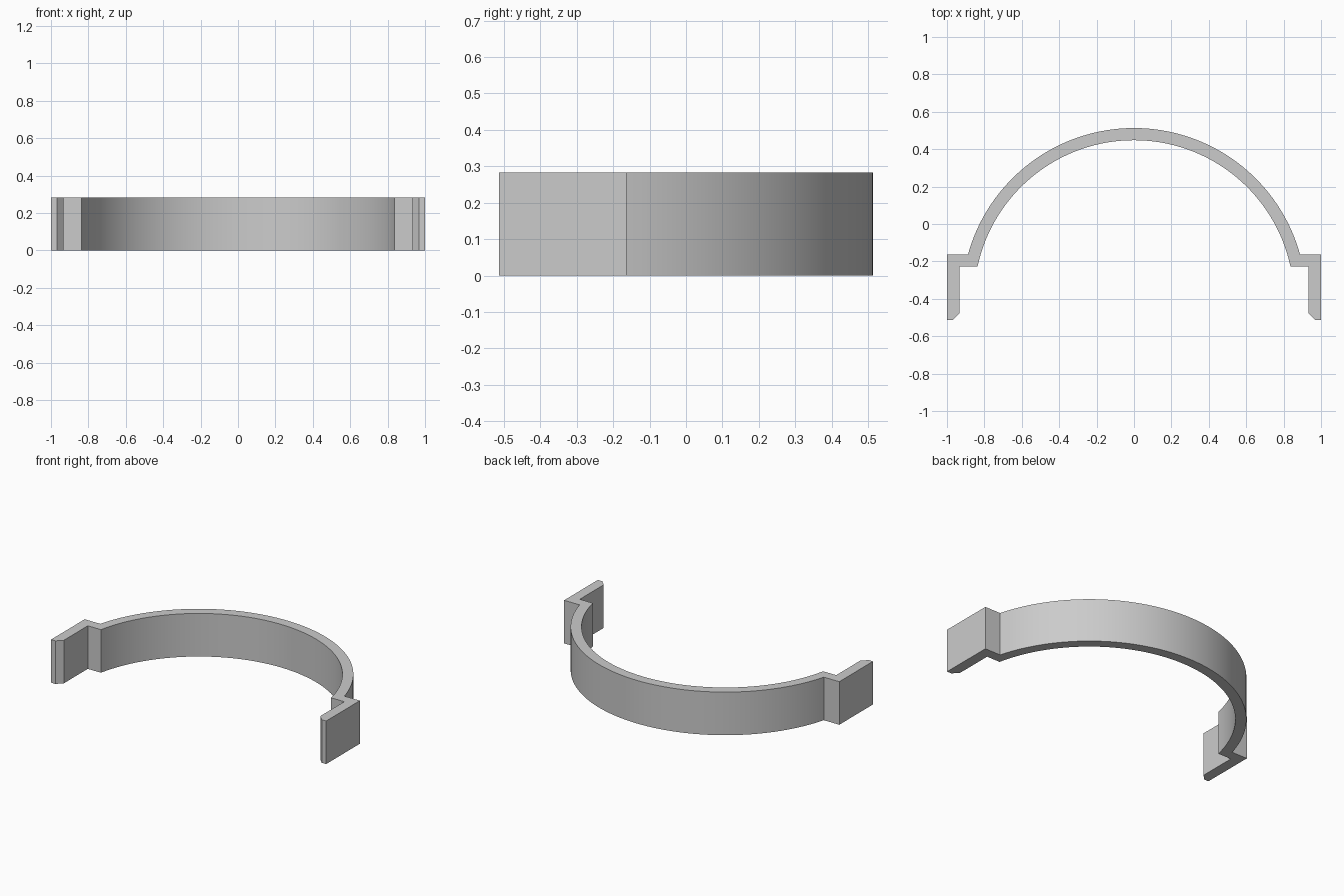
import bpy, bmesh, math

if "Cube" in bpy.data.objects:
    bpy.data.objects.remove(bpy.data.objects["Cube"])

HEIGHT = 0.283
R_OUT, R_IN, CENTRE_Y = 0.921, 0.856, -0.408
SHOULDER_BACK, SHOULDER_FRONT = -0.163, -0.228
LEG_OUT, LEG_IN = 1.0, 0.932
TIP, CHAMFER = -0.513, 0.036
SEGMENTS = 32

grey = bpy.data.materials.new("plain grey")
grey.use_nodes = True
colour = (0.6, 0.6, 0.6, 1)
grey.diffuse_color = colour
grey.node_tree.nodes["Principled BSDF"].inputs["Base Color"].default_value = colour


def arc_point(radius, end_y, t):
    """Point on an arc from the crown (t=0) to where it meets end_y (t=1)."""
    end = math.asin((end_y - CENTRE_Y) / radius)
    a = math.pi / 2 + (end - math.pi / 2) * t
    return radius * math.cos(a), CENTRE_Y + radius * math.sin(a)


# Paired outer and inner outline points of one half: arc, shoulder, leg, chamfered tip
half = [(arc_point(R_OUT, SHOULDER_BACK, i / SEGMENTS),
         arc_point(R_IN, SHOULDER_FRONT, i / SEGMENTS)) for i in range(SEGMENTS + 1)]
half += [((LEG_OUT, SHOULDER_BACK), (LEG_IN, SHOULDER_FRONT)),
         ((LEG_OUT, TIP + CHAMFER), (LEG_IN, TIP + CHAMFER)),
         ((LEG_OUT, TIP), (LEG_IN + CHAMFER, TIP))]
mirrored = [tuple((-x, y) for x, y in pair) for pair in reversed(half[1:])]
outline = mirrored + half

# Flat strip of quads, extruded to the band height
bm = bmesh.new()
rows = [[bm.verts.new((x, y, 0)) for x, y in pair] for pair in outline]
for (a, b), (c, d) in zip(rows, rows[1:]):
    bm.faces.new((a, b, d, c))
top = bmesh.ops.extrude_face_region(bm, geom=bm.faces[:])["geom"]
bmesh.ops.translate(bm, vec=(0, 0, HEIGHT),
                    verts=[v for v in top if isinstance(v, bmesh.types.BMVert)])
bmesh.ops.recalc_face_normals(bm, faces=bm.faces[:])
mesh = bpy.data.meshes.new("arched_clip_band")
bm.to_mesh(mesh)
bm.free()
mesh.materials.append(grey)

band = bpy.data.objects.new("arched_clip_band", mesh)
bpy.context.collection.objects.link(band)
bpy.ops.object.select_all(action="DESELECT")
band.select_set(True)
bpy.context.view_layer.objects.active = band
bpy.ops.object.shade_smooth_by_angle(angle=math.radians(20))
